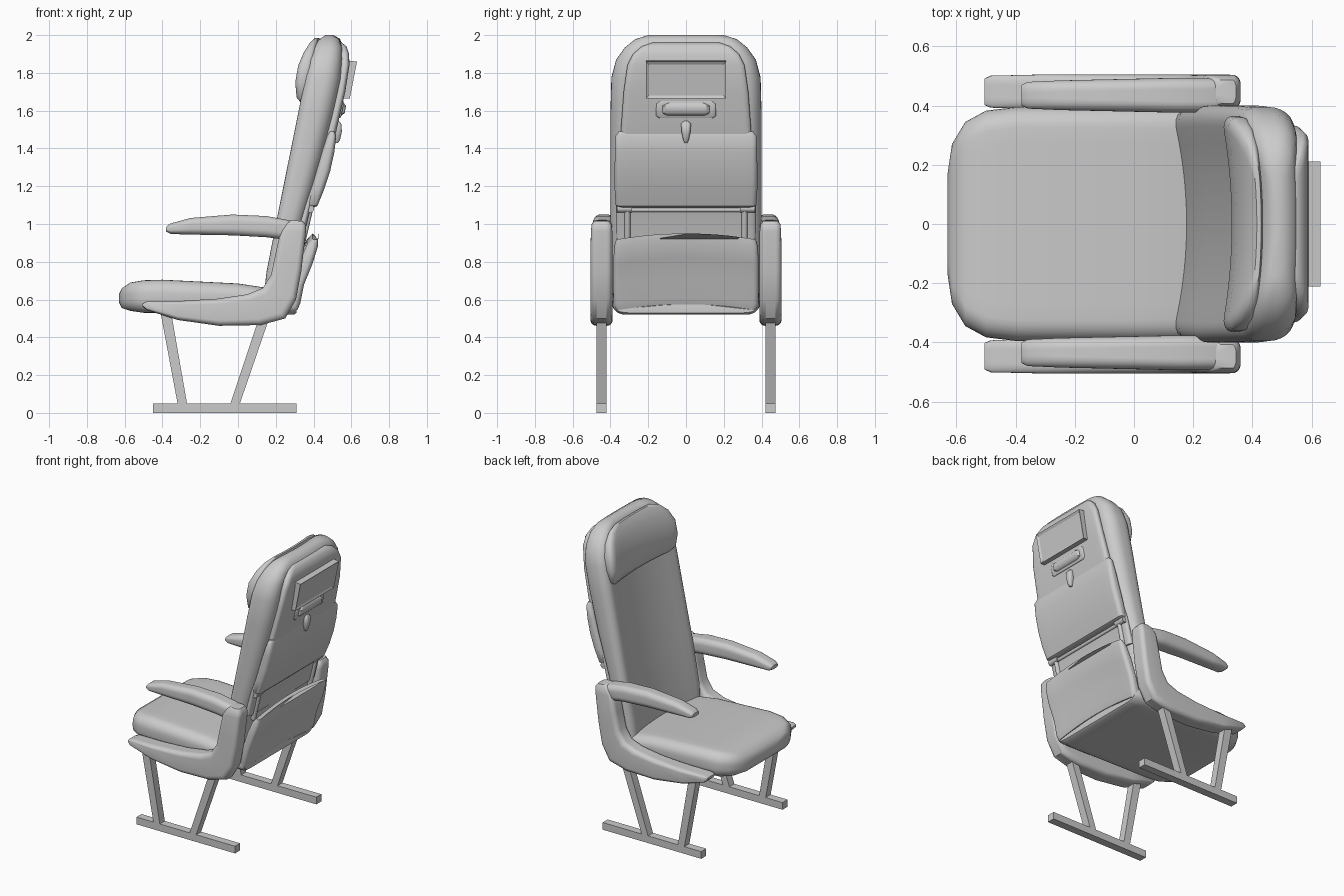
import bpy, bmesh, math
from mathutils import Vector


def finish(bm, name, smooth=True):
    bmesh.ops.recalc_face_normals(bm, faces=bm.faces[:])
    me = bpy.data.meshes.new(name)
    bm.to_mesh(me)
    bm.free()
    ob = bpy.data.objects.new(name, me)
    bpy.context.collection.objects.link(ob)
    if smooth:
        bpy.ops.object.select_all(action='DESELECT')
        ob.select_set(True)
        bpy.context.view_layer.objects.active = ob
        bpy.ops.object.shade_smooth_by_angle(angle=math.radians(45))
    return ob


def section(w, r, soft):
    """Rounded rectangle: (u, y), u = -1 on the first side and 1 on the second."""
    r = min(r, w * 0.8)
    pts = []
    for side in (-1, 1):
        for i in range(1, 12):                      # broad face
            pts.append((side, side * (w - r) * (i / 6 - 1)))
        for i in range(7):                          # lower half of the rounded edge
            a = math.pi / 2 * i / 6
            pts.append((side * (1 - soft + soft * math.cos(a)),
                        side * (w - r + r * math.sin(a))))
        for i in range(7):                          # upper half of the rounded edge
            a = math.pi / 2 * (1 - i / 6)
            pts.append((-side * (1 - soft + soft * math.cos(a)),
                        side * (w - r + r * math.sin(a))))
    return pts


def loft(name, stations, r=0.06, soft=0.8, bow=0.0, back_bow=0.0, bow_z=0.0, yc=0.0):
    """Pad through stations (x1, z1, x2, z2, half width)."""
    bm = bmesh.new()
    wmax = max(s[4] for s in stations)
    rings = []
    for x1, z1, x2, z2, w in stations:
        ring = []
        for u, y in section(w, r, soft):
            t = (u + 1) / 2
            k = (y / wmax) ** 2
            ring.append(bm.verts.new((x1 + (x2 - x1) * t + k * (bow * (1 - t) + back_bow * t),
                                      y + yc, z1 + (z2 - z1) * t + bow_z * k)))
        rings.append(ring)
    n = len(rings[0])
    for a, b in zip(rings, rings[1:]):
        for i in range(n):
            j = (i + 1) % n
            bm.faces.new((a[i], a[j], b[j], b[i]))
    bm.faces.new(rings[0])
    bm.faces.new(rings[-1])
    bmesh.ops.remove_doubles(bm, verts=bm.verts[:], dist=1e-5)
    return finish(bm, name)


def prism(name, poly, y0, y1, inset=0.0):
    """Flat-sided xz polygon between y0 and y1; inset sinks the +x face."""
    bm = bmesh.new()
    a = [bm.verts.new((x, y0, z)) for x, z in poly]
    b = [bm.verts.new((x, y1, z)) for x, z in poly]
    bm.faces.new(a)
    bm.faces.new(b)
    for i in range(len(poly)):
        j = (i + 1) % len(poly)
        bm.faces.new((a[i], a[j], b[j], b[i]))
    bmesh.ops.recalc_face_normals(bm, faces=bm.faces[:])
    if inset:
        face = max(bm.faces, key=lambda f: f.normal.x)
        bmesh.ops.inset_region(bm, faces=[face], thickness=inset)
        bmesh.ops.translate(bm, verts=face.verts[:], vec=(-0.008, 0, 0))
    return finish(bm, name, False)


def rod(name, p, q, radius):
    p, q = Vector(p), Vector(q)
    bm = bmesh.new()
    bmesh.ops.create_cone(bm, cap_ends=True, segments=20, radius1=radius,
                          radius2=radius, depth=(q - p).length)
    rot = (q - p).to_track_quat('Z', 'Y').to_matrix().to_4x4()
    bmesh.ops.transform(bm, matrix=rot, verts=bm.verts[:])
    bmesh.ops.translate(bm, verts=bm.verts[:], vec=(p + q) / 2)
    return finish(bm, name)


# Seat cushion, front to rear
loft("seat_cushion", [
    (-.63, .63, -.63, .585, .17), (-.615, .66, -.615, .555, .27),
    (-.57, .69, -.57, .54, .345), (-.5, .702, -.5, .53, .383),
    (-.4, .705, -.4, .53, .395), (0, .685, 0, .525, .395),
    (.2, .655, .2, .52, .39), (.295, .63, .295, .52, .385),
    (.31, .60, .31, .53, .375)], r=.07)

# Backrest with forward-curving sides
loft("backrest", [
    (.17, .60, .29, .57, .385), (.19, .75, .31, .72, .395),
    (.25, 1.05, .36, 1.02, .40), (.31, 1.35, .45, 1.32, .40),
    (.36, 1.6, .515, 1.58, .40), (.395, 1.78, .555, 1.77, .395),
    (.412, 1.87, .56, 1.87, .37), (.425, 1.93, .557, 1.935, .325),
    (.442, 1.975, .54, 1.98, .27), (.47, 2.0, .505, 2.0, .2)],
    r=.07, bow=-.055, back_bow=-.02)

# Hard shell on the back
loft("back_shell", [
    (.30, .93, .345, .92, .37), (.35, 1.1, .385, 1.09, .37),
    (.42, 1.3, .46, 1.28, .36), (.47, 1.5, .52, 1.49, .345),
    (.52, 1.7, .568, 1.7, .33), (.54, 1.84, .59, 1.84, .31),
    (.54, 1.9, .588, 1.9, .28), (.535, 1.94, .575, 1.94, .235),
    (.53, 1.96, .55, 1.96, .18)], r=.035)

# Headrest
loft("headrest", [
    (.355, 1.64, .385, 1.64, .32), (.335, 1.67, .40, 1.66, .35),
    (.33, 1.75, .42, 1.75, .365), (.345, 1.84, .43, 1.84, .36),
    (.37, 1.91, .435, 1.91, .325), (.395, 1.96, .435, 1.96, .27),
    (.415, 1.985, .43, 1.985, .2)], r=.05, bow=-.035, back_bow=-.03)

# Folded tray, hinges and support arms
loft("tray_table", [
    (.36, 1.095, .395, 1.085, .355), (.365, 1.11, .42, 1.095, .372),
    (.39, 1.2, .455, 1.18, .378), (.42, 1.3, .488, 1.28, .378),
    (.45, 1.4, .51, 1.38, .376), (.475, 1.47, .52, 1.465, .372),
    (.485, 1.49, .512, 1.49, .355)], r=.03)
rod("tray_rod", (.38, -.32, 1.075), (.38, .32, 1.075), .012)
for s, side in ((-1, "left"), (1, "right")):
    rod("tray_hinge_" + side, (.382, s * .285, 1.082), (.382, s * .365, 1.082), .021)
    rod("tray_arm_" + side, (.382, s * .31, 1.08), (.335, s * .31, .88), .016)

# Literature pocket with arched top
loft("pocket", [
    (.25, .58, .315, .575, .375), (.26, .62, .33, .61, .385),
    (.29, .72, .35, .71, .385), (.33, .84, .395, .82, .385),
    (.365, .92, .423, .91, .38), (.395, .95, .425, .95, .37)],
    r=.03, bow_z=-.035)

# Screen, grip and latch on the back
prism("screen", [(.55, 1.665), (.592, 1.665), (.63, 1.86), (.583, 1.865)], -.212, .212, .022)
loft("grip_recess", [(.51, 1.56, .54, 1.56, .145), (.51, 1.572, .547, 1.572, .16),
                     (.51, 1.635, .56, 1.635, .16), (.51, 1.65, .558, 1.65, .145)], r=.012)
loft("grip", [(.53, 1.575, .55, 1.575, .105), (.53, 1.588, .565, 1.588, .125),
              (.53, 1.625, .572, 1.625, .125), (.53, 1.64, .562, 1.64, .105)], r=.02)
loft("tray_latch", [(.50, 1.545, .535, 1.545, .014), (.50, 1.53, .547, 1.53, .026),
                    (.50, 1.49, .55, 1.49, .024), (.50, 1.445, .54, 1.445, .015),
                    (.505, 1.43, .53, 1.43, .008)], r=.015)

# Side frames, armrests and legs on both sides
for s, side in ((-1, "left"), (1, "right")):
    loft("side_frame_" + side, [
        (-.505, .58, -.505, .565, .045), (-.48, .592, -.485, .545, .054),
        (-.3, .593, -.32, .492, .058), (-.1, .605, -.1, .461, .058),
        (.05, .628, .12, .465, .058), (.13, .66, .25, .50, .058),
        (.175, .73, .307, .60, .058), (.2, .85, .335, .75, .058),
        (.225, .96, .36, .96, .057), (.25, 1.0, .36, .995, .052),
        (.28, 1.02, .345, 1.015, .04)], r=.03, soft=.4, yc=s * .447)
    loft("armrest_" + side, [
        (-.38, .985, -.38, .96, .035), (-.36, 1.002, -.355, .947, .045),
        (-.25, 1.032, -.25, .944, .05), (-.03, 1.05, -.03, .94, .055),
        (.15, 1.042, .15, .93, .059), (.27, 1.02, .25, .917, .059),
        (.31, 1.005, .28, .92, .05)], r=.035, soft=.7, yc=s * .435)
    y0, y1 = s * .4475 - .0275, s * .4475 + .0275
    prism("floor_rail_" + side, [(-.45, 0), (.31, 0), (.31, .05), (-.45, .05)], y0, y1)
    prism("front_leg_" + side, [(-.32, .05), (-.27, .05), (-.352, .52), (-.408, .52)], y0, y1)
    prism("rear_leg_" + side, [(-.04, .05), (.01, .05), (.165, .5), (.11, .5)], y0, y1)
